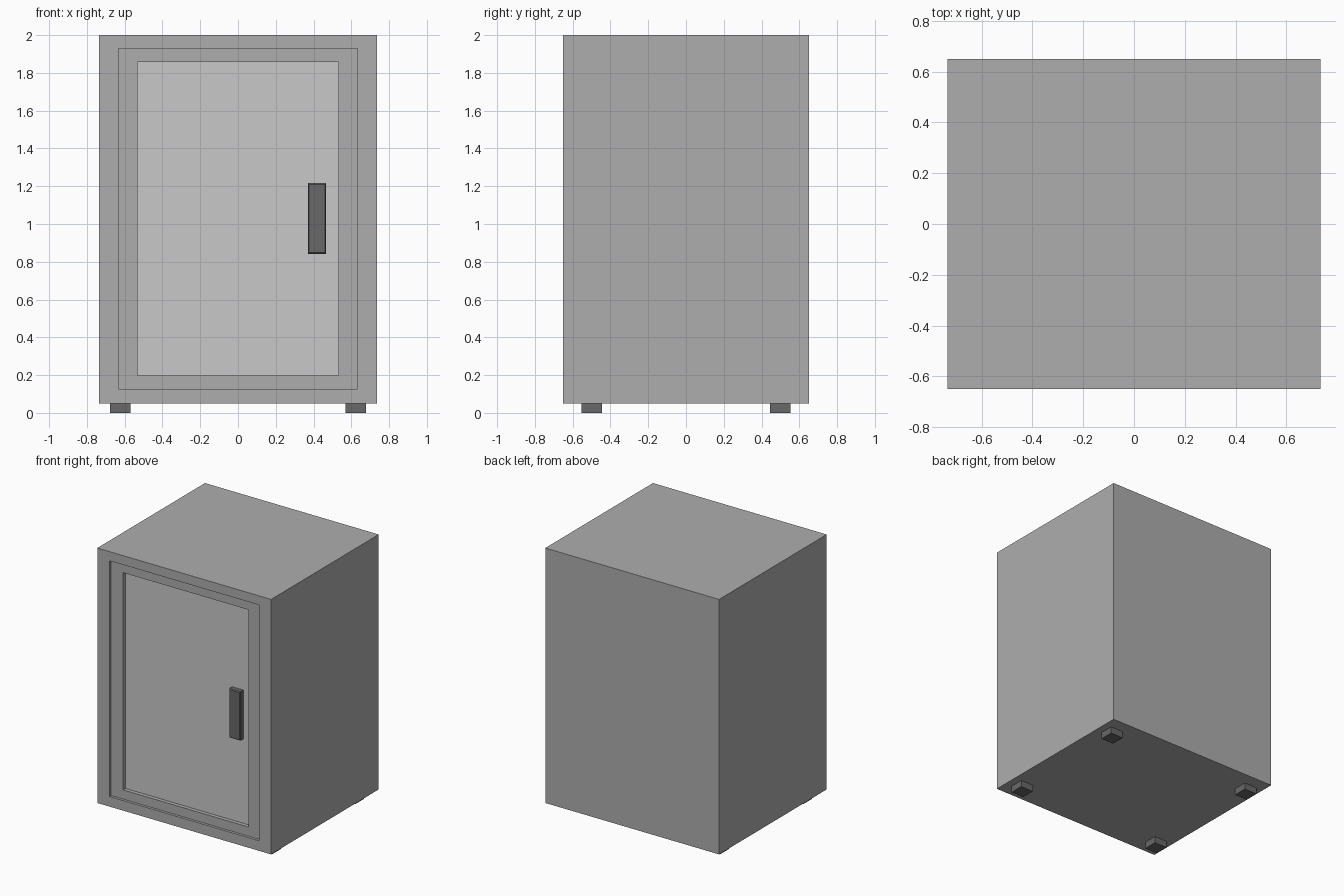
import bpy, bmesh

if "Cube" in bpy.data.objects:
    bpy.data.objects.remove(bpy.data.objects["Cube"])


def material(name, v):
    m = bpy.data.materials.new(name)
    m.diffuse_color = (v, v, v, 1)
    m.use_nodes = True
    m.node_tree.nodes["Principled BSDF"].inputs["Base Color"].default_value = m.diffuse_color
    return m


BODY = material("mid grey", 0.42)
PANEL = material("light grey", 0.58)
DARK = material("dark grey", 0.14)


def finish(name, bm, mat):
    bmesh.ops.recalc_face_normals(bm, faces=bm.faces)
    me = bpy.data.meshes.new(name)
    bm.to_mesh(me)
    bm.free()
    me.materials.append(mat)
    ob = bpy.data.objects.new(name, me)
    bpy.context.collection.objects.link(ob)
    return ob


def loft(name, loops, mat):
    """Closed solid through rectangles (x0, x1, z0, z1, y), capped at both ends."""
    bm = bmesh.new()
    rings = [[bm.verts.new(p) for p in
              ((x0, y, z0), (x1, y, z0), (x1, y, z1), (x0, y, z1))]
             for x0, x1, z0, z1, y in loops]
    for a, b in zip(rings, rings[1:]):
        for i in range(4):
            j = (i + 1) % 4
            bm.faces.new((a[i], a[j], b[j], b[i]))
    bm.faces.new(rings[0])
    bm.faces.new(rings[-1])
    return finish(name, bm, mat)


outer = (-0.735, 0.735, 0.05, 2.0)
opening = (-0.632, 0.632, 0.127, 1.93)
inner = (-0.532, 0.532, 0.197, 1.858)

# Cabinet body with a front recess for the door
loft("cabinet_body", [outer + (0.65,), outer + (-0.65,),
                      opening + (-0.65,), opening + (-0.58,)], BODY)

# Door frame sitting slightly behind the body front
loft("door_frame", [opening + (-0.58,), opening + (-0.63,),
                    inner + (-0.63,), inner + (-0.595,)], BODY)

# Sunken light door panel
loft("door_panel", [inner + (-0.59,), inner + (-0.60,)], PANEL)

# Handle with a small chamfer round its front
loft("door_handle", [(0.37, 0.466, 0.842, 1.216, -0.598),
                     (0.37, 0.466, 0.842, 1.216, -0.634),
                     (0.376, 0.460, 0.848, 1.210, -0.64)], DARK)

# Four square feet
for sx, side in ((-1, "left"), (1, "right")):
    for sy, end in ((-1, "front"), (1, "back")):
        cx, cy = sx * 0.624, sy * 0.5
        r = (cx - 0.054, cx + 0.054, 0.0, 0.05)
        loft(f"foot_{end}_{side}", [r + (cy + 0.054,), r + (cy - 0.054,)], DARK)
